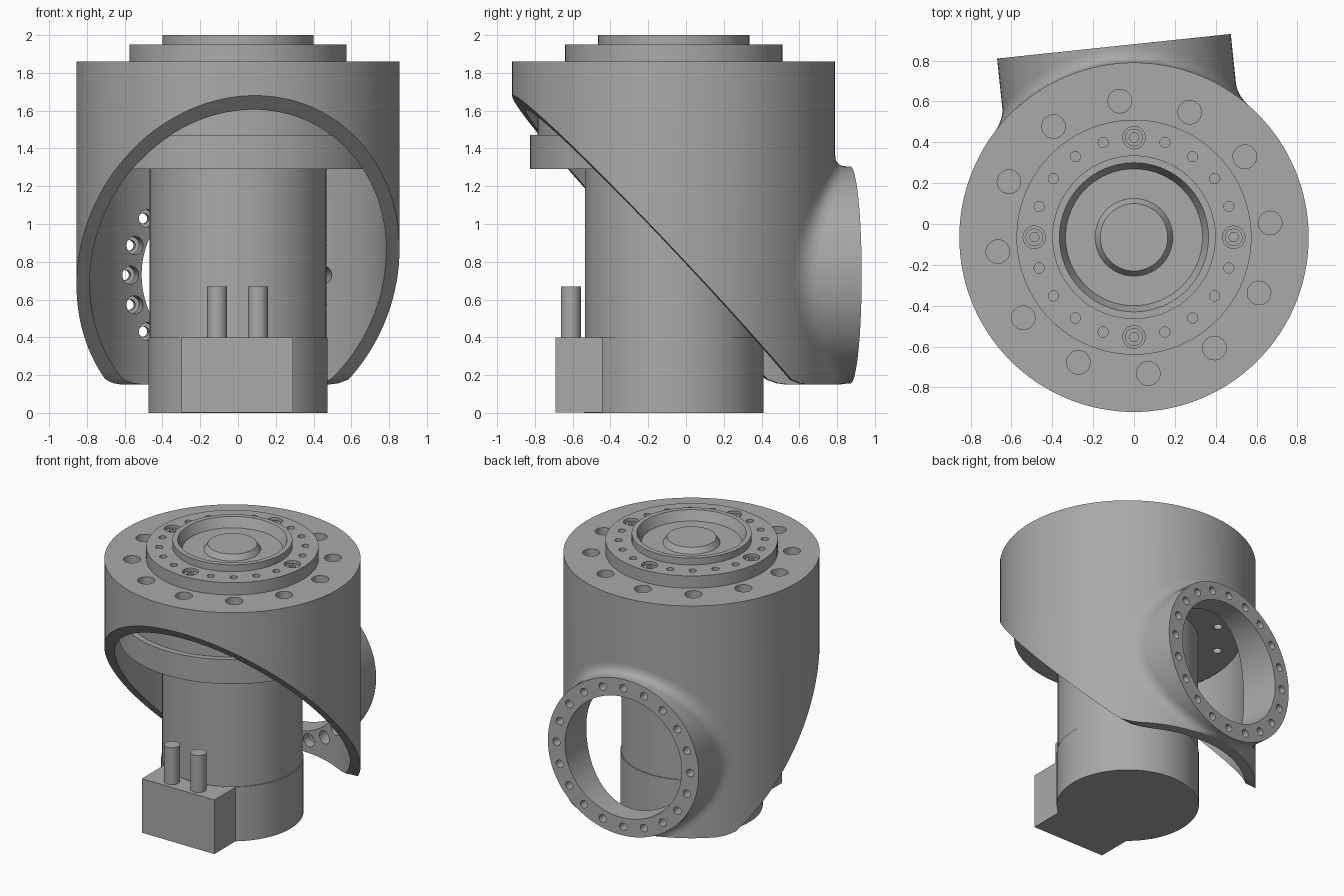
import bpy, bmesh
from math import sin, cos, pi, radians, sqrt
from mathutils import Matrix, Vector

cube = bpy.data.objects.get("Cube")
if cube:
    bpy.data.objects.remove(cube)

gray = bpy.data.materials.new("machined_gray")
gray.use_nodes = True
color = (0.4, 0.4, 0.4, 1)
gray.diffuse_color = color
gray.node_tree.nodes["Principled BSDF"].inputs["Base Color"].default_value = color

AXIS = Matrix.Translation((0, -0.065, 0))                 # main vertical axis
TURNED = AXIS @ Matrix.Rotation(radians(6), 4, "Z")       # housing is turned slightly
SIDE = TURNED @ Matrix.Translation((0, 0, 0.73)) @ Matrix.Rotation(-pi / 2, 4, "X")
R, R_IN, BOSS_R, FACE = 0.855, 0.785, 0.575, 0.94


def lathe(bm, profile, segs=96, mat=AXIS):
    """Revolve (radius, height) points and cap both ends."""
    rings = [[bm.verts.new(mat @ Vector((r * cos(2 * pi * i / segs), r * sin(2 * pi * i / segs), h)))
              for i in range(segs)] for r, h in profile]
    for a, b in zip(rings, rings[1:]):
        for i in range(segs):
            j = (i + 1) % segs
            bm.faces.new((a[i], a[j], b[j], b[i]))
    bm.faces.new(rings[0][::-1])
    bm.faces.new(rings[-1])


def finish(name, bm):
    bmesh.ops.recalc_face_normals(bm, faces=bm.faces)
    mesh = bpy.data.meshes.new(name)
    bm.to_mesh(mesh)
    bm.free()
    mesh.materials.append(gray)
    obj = bpy.data.objects.new(name, mesh)
    bpy.context.collection.objects.link(obj)
    return obj


def turned_part(name, profile, segs=96, mat=AXIS):
    bm = bmesh.new()
    lathe(bm, profile, segs, mat)
    return finish(name, bm)


def ring_of(name, profile, radius, angles, segs=20, mat=AXIS):
    """Copies of one turned shape around a circle, as one object."""
    bm = bmesh.new()
    for a in angles:
        spot = Matrix.Translation((radius * cos(a), radius * sin(a), 0))
        lathe(bm, profile, segs, mat @ spot)
    return finish(name, bm)


def boolean(obj, tool, operation="DIFFERENCE"):
    tool.hide_render = True
    mod = obj.modifiers.new("cut", "BOOLEAN")
    mod.operation, mod.object, mod.solver = operation, tool, "EXACT"
    bpy.context.view_layer.objects.active = obj
    bpy.ops.object.modifier_apply(modifier=mod.name)
    bpy.data.objects.remove(tool)


def smooth(*objs):
    bpy.ops.object.select_all(action="DESELECT")
    for o in objs:
        o.select_set(True)
    bpy.context.view_layer.objects.active = objs[0]
    bpy.ops.object.shade_smooth_by_angle(angle=radians(30))


def steps(count, skip=0):
    return [2 * pi * i / count for i in range(count) if not skip or i % skip]


# Housing: drum with a side boss, hollowed and bored
housing = turned_part("housing", [(R, 0.15), (R, 1.86)], 128)
boolean(housing, turned_part("boss", [(BOSS_R, 0.5), (BOSS_R, FACE)], 96, SIDE), "UNION")
boolean(housing, turned_part("cavity", [(R_IN, 0), (R_IN, 1.75)], 128))
boolean(housing, turned_part("bore", [(0.445, 0.3), (0.445, 1.1)], 96, SIDE))

# Slanted cut across the front, rounded where it reaches the bottom edge
slope = lambda d: 1.68 - 1.064 * (d + R)
outline = [(-1.2, -0.2), (-1.2, slope(-1.2)), (0.51, slope(0.51)), (0.56, 0.176),
           (0.61, 0.157), (0.66, 0.149), (0.66, -0.2)]
bm = bmesh.new()
ends = [[bm.verts.new(TURNED @ Vector((x, d, z))) for d, z in outline] for x in (-1.2, 1.2)]
bm.faces.new(ends[0])
bm.faces.new(ends[1][::-1])
for i in range(len(outline)):
    j = (i + 1) % len(outline)
    bm.faces.new((ends[0][i], ends[1][i], ends[1][j], ends[0][j]))
boolean(housing, finish("slant", bm))

# Bolt holes in the boss (counterbored from inside) and in the top face
boolean(housing, ring_of("flange_holes", [(0.048, 0.4), (0.048, 0.85), (0.028, 0.85), (0.028, 1.1)],
                         0.51, steps(20), mat=SIDE))
boolean(housing, ring_of("top_holes", [(0.03, 1.7), (0.03, 1.78), (0.058, 1.78), (0.058, 1.95)],
                         0.67, steps(12), mat=TURNED))

# Blend between boss and drum
bm = bmesh.new()
f, segs, cuts = 0.065, 96, 6
rows = []
for i in range(segs):
    a = 2 * pi * i / segs
    depth = lambda r: sqrt(R * R - (r * cos(a)) ** 2)
    p0 = Vector((BOSS_R, depth(BOSS_R) + f))
    p1 = Vector((BOSS_R, depth(BOSS_R)))
    p2 = Vector((BOSS_R + f, depth(BOSS_R + f)))
    row = []
    for k in range(cuts + 1):
        t = k / cuts
        r, d = p0 * (1 - t) ** 2 + p1 * 2 * t * (1 - t) + p2 * t * t
        row.append(bm.verts.new(TURNED @ Vector((r * cos(a), d, max(0.15, 0.73 + r * sin(a))))))
    rows.append(row)
for i in range(segs):
    a, b = rows[i], rows[(i + 1) % segs]
    for k in range(cuts):
        bm.faces.new((a[k], a[k + 1], b[k + 1], b[k]))
blend = finish("boss_blend", bm)

# Output disc with raised rim, dish and centre hub
disc = turned_part("output_disc", [(0.575, 1.8), (0.575, 1.95), (0.4, 1.95), (0.4, 2.0), (0.365, 2.0),
                                   (0.335, 1.93), (0.19, 1.93), (0.165, 1.97)])
boolean(disc, ring_of("small_holes", [(0.025, 1.88), (0.025, 2.05)], 0.488, steps(20, 5)))
boolean(disc, ring_of("bolt_pockets", [(0.055, 1.89), (0.055, 2.05)], 0.488, steps(4), 24))
bolts = ring_of("disc_bolts", [(0.043, 1.85), (0.043, 1.935)], 0.488, steps(4), 24)
boolean(bolts, ring_of("hex_sockets", [(0.025, 1.905), (0.025, 2.05)], 0.488, steps(4), 6))

# Gear unit inside the housing
gear = turned_part("gear_unit", [(0.76, 1.29), (0.76, 1.47), (0.72, 1.47), (0.72, 1.78)])
boolean(gear, ring_of("gear_holes", [(0.03, 1.2), (0.03, 1.35)], 0.62, steps(12), mat=TURNED))

# Motor, connector box and plugs
motor = turned_part("motor", [(0.475, 0), (0.475, 0.4), (0.469, 0.4), (0.469, 1.32)])
bm = bmesh.new()
bmesh.ops.create_cube(bm, size=1, matrix=Matrix.Translation((-0.005, -0.495, 0.2))
                      @ Matrix.Diagonal((0.59, 0.39, 0.398, 1)))
box = finish("connector_box", bm)
bm = bmesh.new()
for x in (-0.11, 0.105):
    lathe(bm, [(0.053, 0.35), (0.053, 0.67)], 32, Matrix.Translation((x, -0.61, 0)))
plugs = finish("connector_plugs", bm)

smooth(housing, blend, disc, bolts, gear, motor, plugs)
